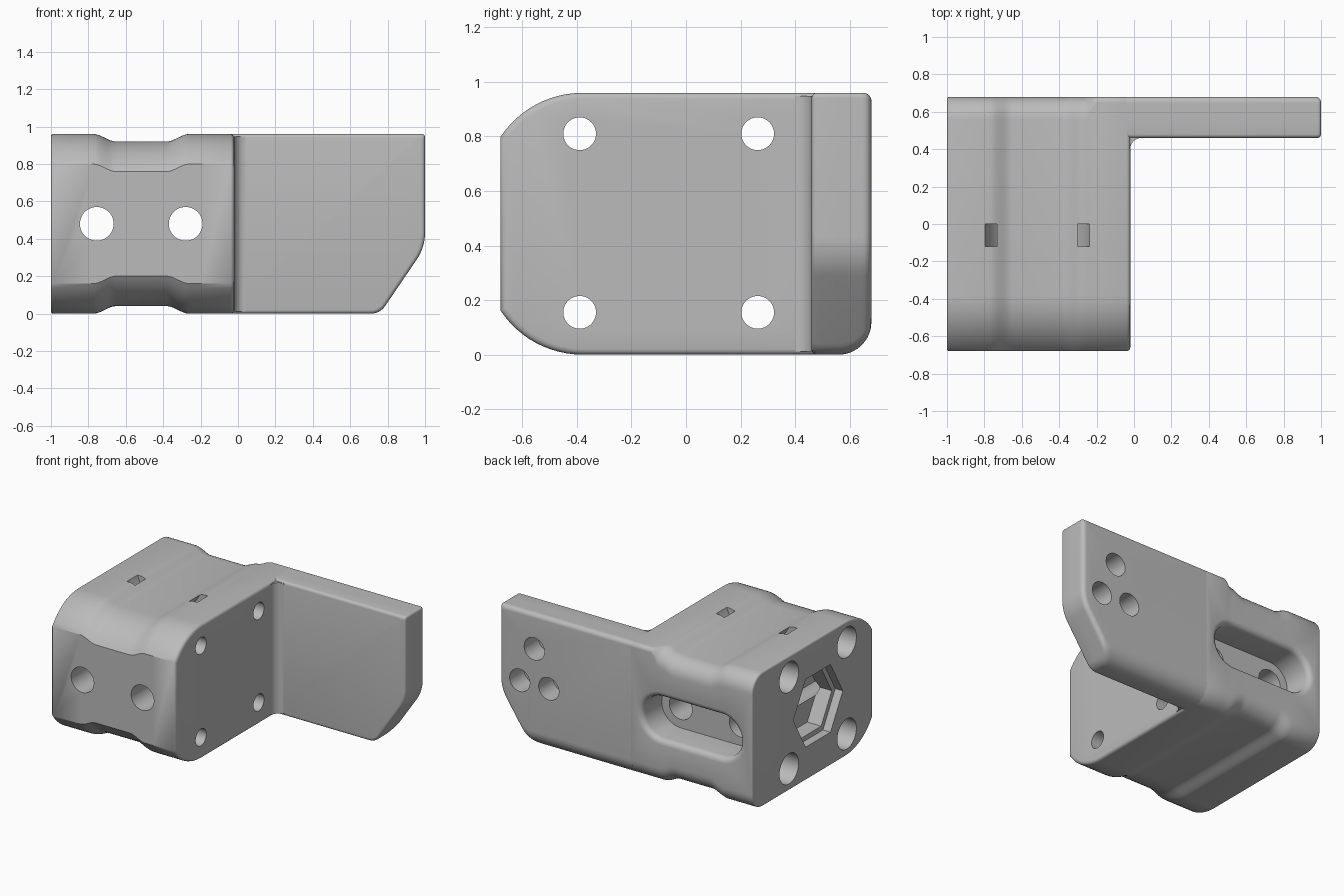
import bpy, bmesh, math
from math import sin, cos, pi, sqrt

if "Cube" in bpy.data.objects:
    bpy.data.objects.remove(bpy.data.objects["Cube"])

grey = bpy.data.materials.new("plain_grey")
grey.use_nodes = True
colour = (0.5, 0.5, 0.5, 1)
grey.diffuse_color = colour
grey.node_tree.nodes["Principled BSDF"].inputs["Base Color"].default_value = colour


def loft(name, rings):
    """Skin equal-length closed rings and cap both ends."""
    bm = bmesh.new()
    rows = [[bm.verts.new(p) for p in ring] for ring in rings]
    n = len(rows[0])
    for a, b in zip(rows, rows[1:]):
        for i in range(n):
            j = (i + 1) % n
            bm.faces.new((a[i], a[j], b[j], b[i]))
    bm.faces.new(rows[0])
    bm.faces.new(rows[-1])
    bmesh.ops.recalc_face_normals(bm, faces=bm.faces)
    mesh = bpy.data.meshes.new(name)
    bm.to_mesh(mesh)
    bm.free()
    mesh.materials.append(grey)
    obj = bpy.data.objects.new(name, mesh)
    bpy.context.collection.objects.link(obj)
    return obj


def arc(cx, cy, r, a0, a1, n):
    return [(cx + r * cos(math.radians(a0 + (a1 - a0) * i / n)),
             cy + r * sin(math.radians(a0 + (a1 - a0) * i / n))) for i in range(n + 1)]


def rod(axis, u, v, steps, n=48):
    """Stepped round cutter along x or y; steps are (position, radius)."""
    circle = arc(0, 0, 1, 0, 360 - 360 / n, n - 1)
    place = (lambda t, a, b: (t, a, b)) if axis == "x" else (lambda t, a, b: (a, t, b))
    return loft("cutter", [[place(t, u + r * c, v + r * s) for c, s in circle] for t, r in steps])


def select(obj):
    bpy.ops.object.select_all(action="DESELECT")
    obj.select_set(True)
    bpy.context.view_layer.objects.active = obj


def cut(obj, cutter):
    cutter.hide_render = True
    mod = obj.modifiers.new("cut", "BOOLEAN")
    mod.operation, mod.solver, mod.object = "DIFFERENCE", "EXACT", cutter
    select(obj)
    bpy.ops.object.modifier_apply(modifier=mod.name)
    bpy.data.objects.remove(cutter)


def smoothstep(t):
    t = max(0, min(1, t))
    return t * t * (3 - 2 * t)


def round_inset(r, depth):
    """Inset of a rounded edge of radius r, at a depth into the rounding."""
    depth = max(0, min(r, depth))
    return r - sqrt(max(0, r * r - depth * depth))


# Clamp body: side profile lofted along x, with a shallow waist
MID = -0.517


def body_ring(x, inset=0):
    waist = 0.04 * smoothstep((0.255 - abs(x - MID)) / 0.12)
    r = 0.12 - 0.09 * smoothstep((x + 0.26) / 0.06)
    top = arc(-0.38, 0.60, 0.36, 146.4, 90, 12) + arc(0.68 - r, 0.96 - r, r, 90, 0, 8)
    bottom = arc(0.56, 0.12, 0.12, 0, -90, 8) + arc(-0.38, 0.36, 0.36, -90, -146.4, 12)
    pts = [(y, z - waist) for y, z in top] + [(y, z + waist) for y, z in bottom]
    return [(x, y * (1 - inset / 0.68), 0.48 + (z - 0.48) * (1 - inset / 0.48)) for y, z in pts]


def end_round(x, r, direction):
    return [(x + direction * r * (1 - sin(a)), r * (1 - cos(a))) for a in (pi / 2, pi / 3, pi / 6, 0)]


stations = end_round(-1, 0.012, 1)
stations += [(MID + side * (0.135 + 0.015 * k), 0) for side in (-1, 1)
             for k in (range(8, -1, -1) if side < 0 else range(9))]
stations += [(-0.24, 0), (-0.22, 0), (-0.2, 0)] + end_round(-0.02, 0.02, -1)[::-1]
body = loft("clamp_body", [body_ring(x, e) for x, e in stations])

# Four bolt holes with counterbores on the outer side
for y in (-0.39, 0.263):
    for z in (0.155, 0.81):
        cut(body, rod("x", y, z, [(-1.1, 0.108), (-0.86, 0.108), (-0.86, 0.06), (0.1, 0.06)]))

# Two cross holes running front to back
for x in (-0.755, -0.28):
    cut(body, rod("y", x, 0.48, [(-0.8, 0.09), (0.8, 0.09)]))


# Long rear recess with a rounded lip
def slot_ring(y, r):
    pts = arc(-0.28, 0.48, r, -90, 90, 20) + arc(-0.755, 0.48, r, 90, 270, 20)
    return [(x, y, z) for x, z in pts]


lip = [(0.64 + 0.04 * sin(k * pi / 8), 0.15 + 0.04 * (1 - cos(k * pi / 8))) for k in range(5)]
cut(body, loft("cutter", [slot_ring(y, r) for y, r in [(0.46, 0.15)] + lip + [(0.72, 0.19)]]))

# Stepped hexagonal pocket
cut(body, rod("x", -0.065, 0.48, [(-1.1, 0.28), (-0.94, 0.28), (-0.94, 0.24), (-0.83, 0.24)], 6))

# Curved strap channel under the top
sweep = arc(MID, 1.05, 0.293, 180, 360, 32) + arc(MID, 1.05, 0.237, 360, 180, 32)
cut(body, loft("cutter", [[(x, y, z) for x, z in sweep] for y in (-0.12, 0)]))


# Mounting arm: front outline lofted through its thickness
def fillet(p, a, b, t):
    """Quadratic rounding of corner p between neighbours a and b."""
    def toward(q):
        d = sqrt((q[0] - p[0]) ** 2 + (q[1] - p[1]) ** 2)
        return [p[i] + (q[i] - p[i]) * t / d for i in (0, 1)]
    s, e = toward(a), toward(b)
    return [tuple((1 - k) ** 2 * s[i] + 2 * k * (1 - k) * p[i] + k * k * e[i] for i in (0, 1))
            for k in [j / 8 for j in range(9)]]


def arm_ring(y):
    s = round_inset(0.02, 0.48 - y) + round_inset(0.03, y - 0.65)
    low = s if y < 0.55 else round_inset(0.12, y - 0.56)
    right, top = 1 - s, 0.96 - s
    foot = (0.8 + (0.562 * (low - 0.06) - s) / 0.827, low)
    knee = (right, 0.06 + (0.827 * (right - 0.8) + s) / 0.562)
    head = (right, top)
    pts = [(-0.045, low)] + fillet(foot, (-0.045, low), knee, 0.05)
    pts += fillet(knee, foot, head, 0.08) + fillet(head, knee, (-0.045, top), 0.02)
    return [(x, y, z) for x, z in pts + [(-0.045, top)]]


slices = [0.48 - 0.02 * cos(k * pi / 8) for k in range(5)]
slices += [0.56 + 0.12 * sin(k * pi / 24) for k in range(13)]
arm = loft("mounting_arm", [arm_ring(y) for y in slices])

# Three blind holes in the back of the arm
for x, z in ((0.725, 0.71), (0.84, 0.455), (0.61, 0.455)):
    cut(arm, rod("y", x, z, [(0.52, 0.08), (0.8, 0.08)]))

# Inner corner fillet joining body and arm
corner = [(-0.04, 0.48), (-0.04, 0.4), (-0.02, 0.4)] + arc(0.04, 0.4, 0.06, 180, 90, 10)[1:] + [(0.04, 0.48)]
gusset = loft("corner_fillet", [[(x, y, z) for x, y in corner] for z in (0.012, 0.948)])

for obj in (body, arm, gusset):
    select(obj)
    bpy.ops.object.shade_smooth_by_angle(angle=math.radians(35))
